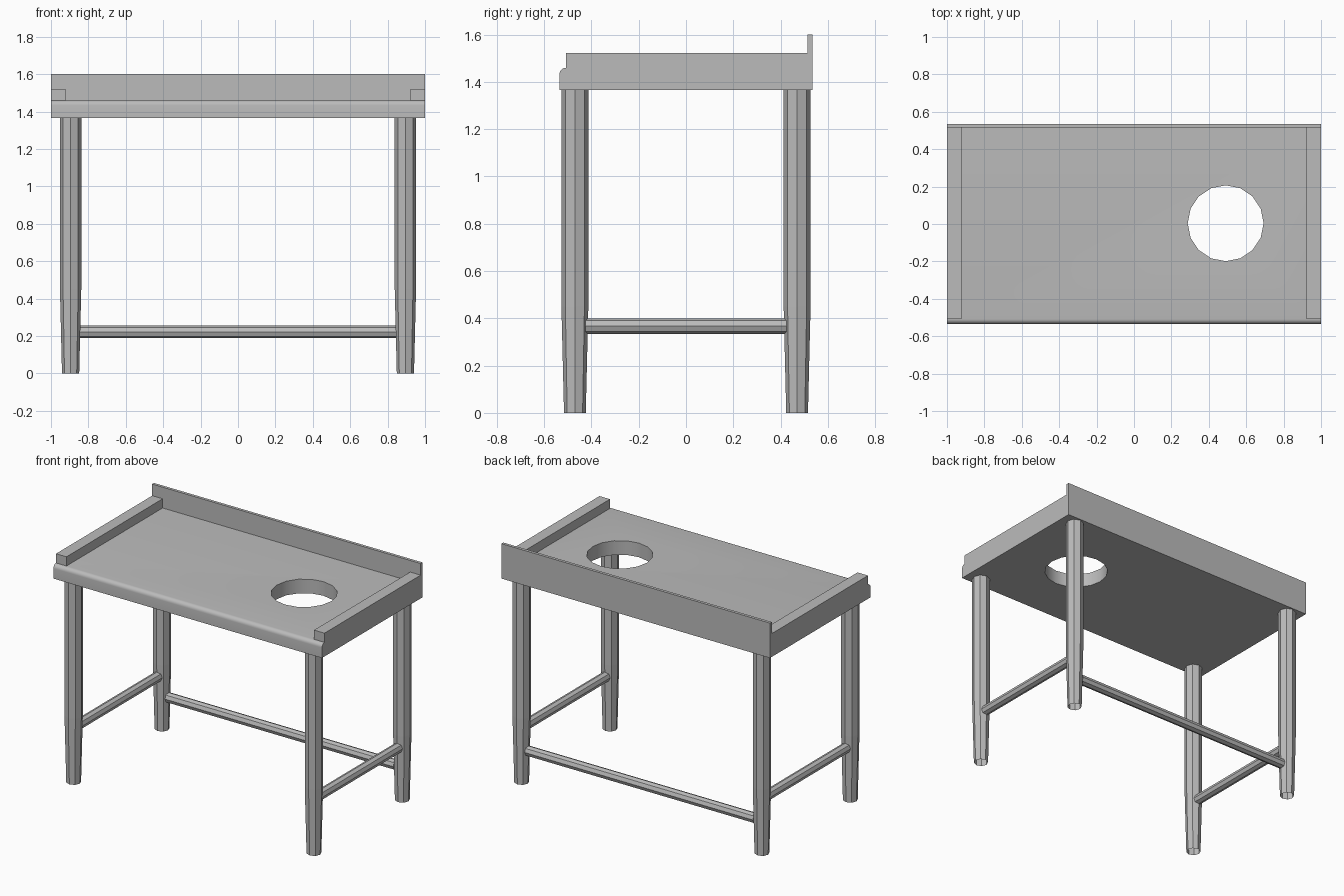
import bpy, bmesh
from math import pi, sin, cos, radians
from mathutils import Vector

cube = bpy.data.objects.get("Cube")
if cube:
    bpy.data.objects.remove(cube, do_unlink=True)

steel = bpy.data.materials.new("brushed_steel")
steel.use_nodes = True
GREY = (0.5, 0.5, 0.5, 1)
steel.diffuse_color = GREY
steel.node_tree.nodes["Principled BSDF"].inputs["Base Color"].default_value = GREY


def add_object(name, bm):
    bmesh.ops.recalc_face_normals(bm, faces=bm.faces)
    mesh = bpy.data.meshes.new(name)
    bm.to_mesh(mesh)
    bm.free()
    mesh.materials.append(steel)
    obj = bpy.data.objects.new(name, mesh)
    bpy.context.collection.objects.link(obj)
    return obj


def loft(name, rings, caps):
    """Skin a list of equally long point rings."""
    bm = bmesh.new()
    loops = [[bm.verts.new(p) for p in ring] for ring in rings]
    n = len(loops[0])
    for a, b in zip(loops, loops[1:]):
        for i in range(n):
            j = (i + 1) % n
            bm.faces.new((a[i], a[j], b[j], b[i]))
    if caps:
        bm.faces.new(loops[0])
        bm.faces.new(loops[-1])
    return add_object(name, bm)


def ring(center, radius, axis, sides=8):
    """Regular polygon around the given axis (0, 1 or 2)."""
    points = []
    for i in range(sides):
        a = 2 * pi * i / sides
        p = Vector(center)
        p[(axis + 1) % 3] += radius * cos(a)
        p[(axis + 2) % 3] += radius * sin(a)
        points.append(p)
    return points


def box(name, low, high):
    corners = [(low[0], low[1]), (high[0], low[1]), (high[0], high[1]), (low[0], high[1])]
    return loft(name, [[(x, y, z) for x, y in corners] for z in (low[2], high[2])], True)


BASE, DECK, RAIL, TOP = 1.365, 1.46, 1.522, 1.6
FRONT, BACK, LIP = -0.535, 0.535, 0.027
LEG_X, LEG_Y = 0.895, 0.47

# Worktop with rounded front lip and upright backsplash
profile = [(FRONT, BASE)]
for i in range(7):
    a = pi - i * pi / 12
    profile.append((FRONT + LIP + LIP * cos(a), DECK - LIP + LIP * sin(a)))
profile += [(BACK - 0.02, DECK), (BACK - 0.02, TOP), (BACK, TOP), (BACK, BASE)]
worktop = loft("worktop", [[(x, y, z) for y, z in profile] for x in (-1, 1)], True)

# Round waste hole
cutter = loft("hole_cutter", [ring((0.49, 0.004, z), 0.203, 2, 16) for z in (1.2, 1.7)], True)
cut = worktop.modifiers.new("waste_hole", 'BOOLEAN')
cut.operation = 'DIFFERENCE'
cut.solver = 'EXACT'
cut.object = cutter
bpy.ops.object.select_all(action='DESELECT')
bpy.context.view_layer.objects.active = worktop
worktop.select_set(True)
bpy.ops.object.modifier_apply(modifier=cut.name)
bpy.data.objects.remove(cutter, do_unlink=True)
bpy.ops.object.shade_smooth_by_angle(angle=radians(30))

for side, s in (("right", -1), ("left", 1)):
    # Raised side rail
    x0, x1 = sorted((s * 0.922, s))
    box(side + "_side_rail", (x0, FRONT + LIP, DECK), (x1, BACK - 0.02, RAIL))

    # Open tubular legs, tapering at the foot
    for end, t in (("front", -1), ("back", 1)):
        x, y = s * LEG_X, t * LEG_Y
        loft(f"{end}_{side}_leg",
             [ring((x, y, z), r, 2) for z, r in ((0, 0.046), (0.45, 0.057), (BASE, 0.057))],
             False)

    # Side stretcher
    loft(side + "_stretcher",
         [ring((s * LEG_X, y, 0.367), 0.033, 1) for y in (-0.425, 0.425)], True)

# Back stretcher
loft("back_stretcher",
     [ring((x, LEG_Y, 0.222), 0.033, 0) for x in (-0.85, 0.85)], True)
